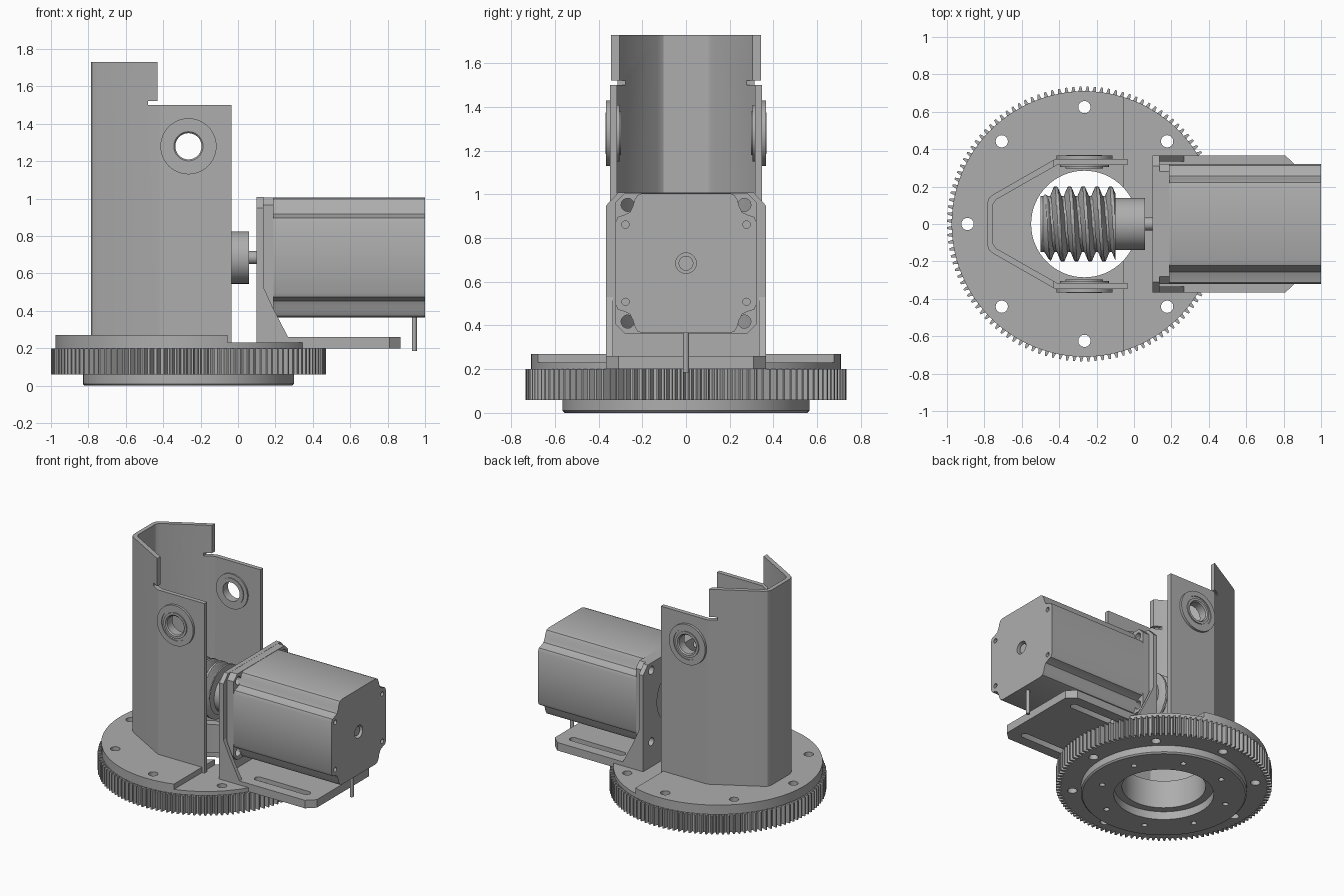
import bpy, bmesh, math
from math import pi, cos, sin

cube = bpy.data.objects.get("Cube")
if cube:
    bpy.data.objects.remove(cube, do_unlink=True)

grey = bpy.data.materials.new("machined_grey")
grey.use_nodes = True
COLOUR = (0.42, 0.42, 0.42, 1)
grey.diffuse_color = COLOUR
grey.node_tree.nodes["Principled BSDF"].inputs["Base Color"].default_value = COLOUR

GX = -0.265      # turntable centre
AXIS_Z = 0.685   # motor and worm height
AXES = {"x": lambda a, b, h: (h, a, b),
        "y": lambda a, b, h: (a, h, b),
        "z": lambda a, b, h: (a, b, h)}


def finish(bm, name):
    bmesh.ops.recalc_face_normals(bm, faces=bm.faces)
    mesh = bpy.data.meshes.new(name)
    bm.to_mesh(mesh)
    bm.free()
    mesh.materials.append(grey)
    ob = bpy.data.objects.new(name, mesh)
    bpy.context.collection.objects.link(ob)
    return ob


def prism(name, pts, axis, lo, hi):
    """Extrude a 2D outline along an axis."""
    bm = bmesh.new()
    rings = [[bm.verts.new(AXES[axis](a, b, h)) for a, b in pts] for h in (lo, hi)]
    bm.faces.new(rings[0])
    bm.faces.new(rings[1])
    n = len(pts)
    for i in range(n):
        j = (i + 1) % n
        bm.faces.new((rings[0][i], rings[0][j], rings[1][j], rings[1][i]))
    return finish(bm, name)


def circle(a, b, r, n=24):
    return [(a + r * cos(2 * pi * i / n), b + r * sin(2 * pi * i / n)) for i in range(n)]


def rect(a0, a1, b0, b1):
    return [(a0, b0), (a1, b0), (a1, b1), (a0, b1)]


def cut(ob, pts, axis, lo, hi):
    """Subtract a prism from an object and discard the cutter."""
    cutter = prism("cutter", pts, axis, lo, hi)
    mod = ob.modifiers.new("cut", "BOOLEAN")
    mod.operation = "DIFFERENCE"
    mod.solver = "EXACT"
    mod.object = cutter
    bpy.context.view_layer.objects.active = ob
    bpy.ops.object.modifier_apply(modifier=mod.name)
    bpy.data.objects.remove(cutter, do_unlink=True)


def lathe(name, profile, axis, a, b, n=64):
    """Closed (radius, height) profile swept around an axis."""
    bm = bmesh.new()
    rings = [[bm.verts.new(AXES[axis](p[0], p[1], h)) for p in circle(a, b, r, n)]
             for r, h in profile]
    for k, ring in enumerate(rings):
        nxt = rings[(k + 1) % len(rings)]
        for i in range(n):
            j = (i + 1) % n
            bm.faces.new((ring[i], ring[j], nxt[j], nxt[i]))
    return finish(bm, name)


# Turntable: bearing ring, toothed ring and stepped top plate
bearing = lathe("bearing_ring", [(0.34, 0), (0.555, 0), (0.565, 0.01), (0.565, 0.06),
                                 (0.34, 0.06)], "z", GX, 0, 96)
TEETH = 120
outline = []
for t in range(TEETH):
    for frac, r in ((0, 0.7), (0.25, 0.7), (0.42, 0.735), (0.68, 0.735), (0.93, 0.7)):
        ang = 2 * pi * (t + frac) / TEETH
        if frac:
            outline.append((GX + r * cos(ang), r * sin(ang)))
gear = prism("ring_gear", outline, "z", 0.06, 0.2)
plate = prism("top_plate", circle(GX, 0, 0.71, 128), "z", 0.2, 0.27)
cut(plate, rect(-0.055, 0.6, -0.8, 0.8), "z", 0.23, 0.3)
for part in (gear, plate):
    cut(part, circle(GX, 0, 0.285, 64), "z", -0.1, 0.4)
for i in range(8):
    ang = i * pi / 4
    for part in (gear, plate):
        cut(part, circle(GX + 0.625 * cos(ang), 0.625 * sin(ang), 0.033, 16), "z", -0.1, 0.4)
    ang += pi / 8
    cut(bearing, circle(GX + 0.44 * cos(ang), 0.44 * sin(ang), 0.02, 12), "z", -0.1, 0.05)

# Folded sheet column
half = [(-0.035, 0.348), (-0.42, 0.348), (-0.75, 0.16), (-0.775, 0.14), (-0.785, 0.11)]
inner = [(-0.755, 0.104), (-0.738, 0.13), (-0.412, 0.315), (-0.035, 0.315)]
mirrored = lambda pts: [(x, -y) for x, y in reversed(pts)]
column = prism("column", half + mirrored(half) + mirrored(inner) + inner, "z", 0.23, 1.73)
cut(column, rect(-0.43, 0.2, 1.5, 2), "y", -0.6, 0.6)
cut(column, rect(-0.48, -0.4, 1.5, 1.522), "y", -0.6, 0.6)
cut(column, circle(GX, 1.28, 0.115, 48), "y", -0.6, 0.6)

# Pivot bearings in the column sides
for side, s in (("left", 1), ("right", -1)):
    prof = [(0.07, 0.298), (0.1, 0.298), (0.1, 0.304), (0.13, 0.304), (0.13, 0.34),
            (0.15, 0.34), (0.15, 0.366), (0.112, 0.366), (0.112, 0.36), (0.095, 0.36),
            (0.095, 0.368), (0.078, 0.368), (0.07, 0.36)]
    lathe("pivot_bearing_" + side, [(r, s * h) for r, h in prof], "y", GX, 1.28, 48)

# Worm: helical thread on a stem
PITCH, STEPS, SEG = 0.0735, 110, 48
bm = bmesh.new()
rows = []
for k in range(STEPS + 1):
    x = -0.5 + 0.4 * k / STEPS
    row = []
    for i in range(SEG):
        ang = 2 * pi * i / SEG
        phase = ((x + 0.345) / PITCH - i / SEG) % 1
        dist = min(phase, 1 - phase)
        rise = max(0, min(1, (0.4 - dist) / 0.28))
        rise *= max(0, min(1, (x + 0.485) / 0.04))
        r = 0.15 + 0.05 * rise
        row.append(bm.verts.new((x, r * cos(ang), AXIS_Z + r * sin(ang))))
    rows.append(row)
for lower, upper in zip(rows, rows[1:]):
    for i in range(SEG):
        j = (i + 1) % SEG
        bm.faces.new((lower[i], lower[j], upper[j], upper[i]))
bm.faces.new(rows[0])
bm.faces.new(rows[-1])
finish(bm, "worm")
prism("worm_hub", circle(0, AXIS_Z, 0.14, 48), "x", -0.11, 0.06)
prism("motor_shaft", circle(0, AXIS_Z, 0.035), "x", 0.05, 0.2)

# Motor bracket: upright, base, tongue and gussets
W = 0.365
upright = prism("bracket_upright", [(-W, 0.23), (W, 0.23), (W, 0.95), (0.31, 1.008),
                                    (-0.31, 1.008), (-W, 0.95)], "x", 0.1, 0.135)
cut(upright, circle(0, AXIS_Z, 0.2, 48), "x", 0, 0.2)
base_pts = lambda x: [(x, -W), (0.81, -W), (0.87, -0.31), (0.87, 0.31), (0.81, W), (x, W)]
base = prism("bracket_base", base_pts(0.12), "z", 0.23, 0.26)
tongue = prism("plate_tongue", base_pts(0.3), "z", 0.2, 0.23)
for s in (-1, 1):
    slot = [(0.35 + p[0] if p[0] < 0 else 0.75 + p[0], s * 0.26 + p[1])
            for p in circle(0, 0, 0.027, 18)]
    for part in (base, tongue):
        cut(part, slot, "z", 0.1, 0.4)
    prism("gusset_left" if s > 0 else "gusset_right",
          [(0.13, 0.24), (0.275, 0.24), (0.265, 0.265), (0.185, 0.42), (0.135, 0.53)], "y",
          s * 0.335, s * W)

# Motor: square flange and body with scooped corners
M = 0.322
flange = prism("motor_flange", [(a * sx, AXIS_Z + b * sz) for sx, sz, flip in
               ((1, 1, 0), (-1, 1, 1), (-1, -1, 0), (1, -1, 1))
               for a, b in ([(M, 0.28), (0.28, M)] if not flip else [(0.28, M), (M, 0.28)])],
               "x", 0.135, 0.19)
corner = [(M, 0.19), (0.312, 0.212), (0.285, 0.22), (0.257, 0.233), (0.243, 0.26),
          (0.235, 0.29), (0.222, 0.312), (0.2, 0.32)]
section = []
for sx, sz, flip in ((1, 1, 0), (-1, 1, 1), (-1, -1, 0), (1, -1, 1)):
    pts = corner[::-1] if flip else corner
    section += [(a * sx, AXIS_Z + b * sz) for a, b in pts]
body = prism("motor_body", section, "x", 0.18, 1.0)
cut(body, circle(0, AXIS_Z, 0.047), "x", 0.95, 1.1)
prism("rear_shaft_end", circle(0, AXIS_Z, 0.034), "x", 0.94, 0.985)
for sx in (-1, 1):
    for sz in (-1, 1):
        bolt = circle(sx * 0.267, AXIS_Z + sz * 0.267, 0.03, 20)
        cut(flange, bolt, "x", 0, 0.3)
        cut(upright, bolt, "x", 0, 0.3)
        cut(body, circle(sx * 0.277, AXIS_Z + sz * 0.177, 0.017, 12), "x", 0.96, 1.1)
prism("motor_cable", circle(0.943, 0, 0.014, 12), "z", 0.185, 0.4)

# Smooth round surfaces, keep edges crisp
bpy.ops.object.select_all(action="DESELECT")
for ob in bpy.context.collection.objects:
    if ob.type == "MESH" and grey.name in ob.data.materials:
        ob.select_set(True)
        bpy.context.view_layer.objects.active = ob
bpy.ops.object.shade_smooth_by_angle(angle=math.radians(28))
